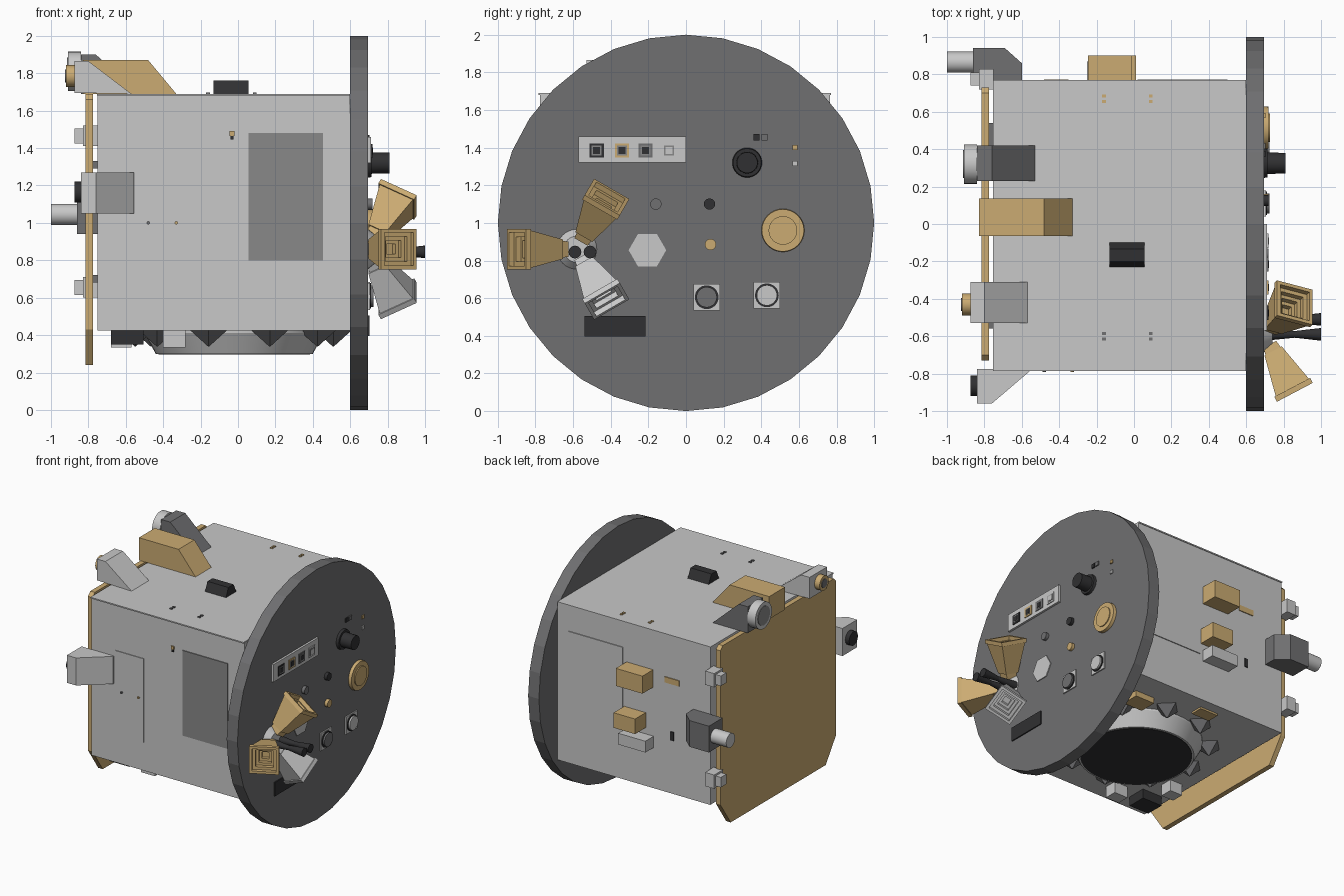
import bpy, bmesh
from math import cos, sin, radians, pi
from mathutils import Vector, Matrix

cube = bpy.data.objects.get("Cube")
if cube:
    bpy.data.objects.remove(cube)


def material(name, r, g, b):
    m = bpy.data.materials.new(name)
    m.use_nodes = True
    m.diffuse_color = (r, g, b, 1)
    m.node_tree.nodes["Principled BSDF"].inputs["Base Color"].default_value = (r, g, b, 1)
    return m


SILVER = material("silver", .58, .58, .58)
GOLD = material("gold", .6, .41, .17)
GREY = material("dark grey", .16, .16, .165)
MID = material("mid grey", .25, .25, .25)
BLACK = material("black", .03, .03, .032)
AXES = {"x": Vector((1, 0, 0)), "y": Vector((0, 1, 0)), "z": Vector((0, 0, 1))}


def finish(name, bm, mat, smooth=False):
    bmesh.ops.recalc_face_normals(bm, faces=bm.faces)
    me = bpy.data.meshes.new(name)
    bm.to_mesh(me)
    bm.free()
    me.materials.append(mat)
    ob = bpy.data.objects.new(name, me)
    bpy.context.collection.objects.link(ob)
    if smooth:
        bpy.ops.object.select_all(action="DESELECT")
        bpy.context.view_layer.objects.active = ob
        ob.select_set(True)
        bpy.ops.object.shade_smooth_by_angle(angle=radians(35))
    return ob


def box(name, xs, ys, zs, mat):
    bm = bmesh.new()
    bmesh.ops.create_cube(bm, size=1)
    for v in bm.verts:
        v.co = Vector([(r[0] + r[1]) / 2 + c * (r[1] - r[0]) for c, r in zip(v.co, (xs, ys, zs))])
    return finish(name, bm, mat)


def cyl(name, axis, start, length, r1, r2, mat, sides=32, smooth=True):
    """Round part growing from start along an axis."""
    bm = bmesh.new()
    bmesh.ops.create_cone(bm, cap_ends=True, segments=sides, radius1=r1, radius2=r2, depth=abs(length))
    d = AXES[axis] * (1 if length > 0 else -1)
    bm.transform(Matrix.Translation(Vector(start) + d * abs(length) / 2)
                 @ d.to_track_quat("Z", "Y").to_matrix().to_4x4())
    return finish(name, bm, mat, smooth)


def prism(name, axis, points, a, b, mat):
    """Profile in the other two axes, extruded from a to b."""
    def place(p, t):
        c = list(p)
        c.insert("xyz".index(axis), t)
        return c
    bm = bmesh.new()
    f = bm.faces.new([bm.verts.new(place(p, a)) for p in points])
    new = bmesh.ops.extrude_face_region(bm, geom=[f])["geom"]
    bmesh.ops.translate(bm, vec=AXES[axis] * (b - a), verts=[g for g in new if isinstance(g, bmesh.types.BMVert)])
    return finish(name, bm, mat)


# Main body, lid and large end disc
box("body", (-.75, .6), (-.775, .765), (.425, 1.68), SILVER)
box("lid", (-.755, .598), (-.785, .77), (1.68, 1.69), SILVER)
cyl("end_disc", "x", (.6, 0, 1), .095, 1, 1, GREY, smooth=False)

# Tail panel with clipped corners, standoffs and hinges
half = [(.6, .24), (.73, .43), (.73, 1.66), (.7, 1.69)]
prism("tail_panel", "x", half + [(-y, z) for y, z in reversed(half)], -.815, -.775, GOLD)
for y in (-.5, .48):
    for z in (.7, 1.31):
        box("standoff", (-.78, -.745), (y - .06, y + .06), (z - .02, z + .02), GREY)
for z in (.655, 1.465):
    box("hinge", (-.83, -.75), (.72, .83), (z - .055, z + .055), SILVER)
    box("hinge_knuckle", (-.875, -.83), (.74, .81), (z - .04, z + .04), SILVER)

# Sensor housings on the roof, with their lenses
prism("gold_wedge", "y", [(-.83, 1.69), (-.83, 1.87), (-.48, 1.87), (-.33, 1.69)], -.065, .135, GOLD)
prism("silver_wedge", "y", [(-.875, 1.695), (-.875, 1.865), (-.8, 1.865), (-.57, 1.69)], -.53, -.31, SILVER)
cyl("gold_lens", "x", (-.875, -.43, 1.785), -.045, .058, .058, GOLD)
cyl("gold_lens_glass", "x", (-.92, -.43, 1.785), -.004, .035, .035, GREY)
prism("grey_wedge", "y", [(-.84, 1.69), (-.84, 1.9), (-.76, 1.9), (-.53, 1.69)], .23, .42, GREY)
cyl("wedge_ring", "x", (-.84, .32, 1.81), -.07, .105, .105, SILVER)
cyl("wedge_ring_center", "x", (-.91, .32, 1.81), -.004, .075, .075, MID)
prism("roof_ridge", "x", [(-.23, 1.69), (-.2, 1.76), (-.135, 1.76), (-.1, 1.69)], -.13, .055, BLACK)

# Sensor housings on the two sides
prism("front_housing", "z", [(-.84, -.775), (-.84, -.96), (-.76, -.96), (-.555, -.785), (-.555, -.775)],
      1.05, 1.27, SILVER)
cyl("front_lens", "x", (-.84, -.865, 1.165), -.035, .055, .055, BLACK)
prism("back_housing", "z", [(-.86, .765), (-.86, .94), (-.69, .94), (-.6, .86), (-.6, .765)], .94, 1.15, GREY)
cyl("back_tube", "x", (-.86, .865, 1.045), -.14, .056, .056, SILVER)

# Flat panels and boxes on the sides
box("front_dark_panel", (.055, .455), (-.782, -.77), (.8, 1.48), MID)
box("front_hatch", (-.54, -.29), (-.781, -.77), (.65, 1.32), SILVER)
box("back_panel", (.02, .5), (.76, .772), (.8, 1.48), SILVER)
box("upper_gold_box", (-.245, -.01), (.76, .9), (1.23, 1.37), GOLD)
box("lower_gold_box", (-.18, .01), (.76, .9), (.89, 1.01), GOLD)
box("silver_box", (-.25, -.01), (.76, .87), (.75, .84), SILVER)
box("gold_strip", (-.48, -.35), (.76, .772), (1.3, 1.345), GOLD)
box("black_slot", (-.43, -.4), (.76, .772), (.85, .92), BLACK)

# Tiny fittings
for x, mat in ((-.48, GREY), (-.33, GOLD)):
    cyl("front_stud", "y", (x, -.77, 1), -.022, .009, .009, mat, 8)
box("front_tag", (-.045, -.02), (-.784, -.77), (1.465, 1.49), GOLD)
box("front_tag_slot", (-.04, -.025), (-.784, -.77), (1.445, 1.465), BLACK)
for x in (-.16, .09):
    for y, mat in ((-.6, GREY), (.67, GOLD)):
        for side in (-1, 1):
            box("roof_clip", (x - .01, x + .01), (y + side * .015 - .008, y + side * .015 + .008), (1.685, 1.697), mat)

# Docking cone, its gussets and the fittings under the body
cyl("ring_cone", "z", (-.02, 0, .41), -.11, .48, .42, SILVER, 48)
cyl("ring_base", "z", (-.02, 0, .43), -.02, .48, .48, SILVER, 48)
cyl("ring_floor", "z", (-.02, 0, .302), -.006, .405, .405, BLACK, 48)
for i in range(10):
    a = radians(-105 + 36 * i)
    cyl("gusset", "z", (-.02 + .53 * cos(a), .53 * sin(a), .427), -.087, .1, .004, GREY, 4, False)
box("under_gold_block", (.28, .45), (.42, .56), (.38, .43), GOLD)
box("under_gold_plate", (-.22, -.06), (.58, .68), (.41, .43), GOLD)
box("under_black_box", (-.68, -.505), (-.65, -.5), (.35, .43), BLACK)
box("under_silver_box", (-.4, -.28), (-.65, -.55), (.335, .43), SILVER)
box("under_silver_block", (-.68, -.57), (-.37, -.27), (.335, .43), SILVER)

# Row of four square ports on the disc
F = .69
box("port_strip", (F, .712), (-.57, 0), (1.32, 1.46), SILVER)
for y, mat in ((-.475, BLACK), (-.34, GOLD), (-.215, GREY), (-.09, SILVER)):
    for half_size, top, m in ((.038, .718, mat), (.026, .72, MID), (.019, .722, BLACK if mat != SILVER else SILVER)):
        box("port", (.71, top), (y - half_size, y + half_size), (1.385 - half_size, 1.385 + half_size), m)

# Round instruments on the disc
cyl("black_flange", "x", (F, .325, 1.32), .025, .08, .075, BLACK)
cyl("black_barrel", "x", (F, .325, 1.32), .12, .058, .055, BLACK)
cyl("gold_dish", "x", (F, .515, .96), .03, .115, .112, GOLD)
cyl("gold_dish_center", "x", (.72, .515, .96), .008, .076, .076, GOLD)
for y, z, mat in ((-.16, 1.1, GREY), (.125, 1.1, BLACK), (.13, .885, GOLD)):
    cyl("small_knob", "x", (F, y, z), .03, .03, .03, mat, 16)
cyl("hexagon_plate", "x", (F, -.205, .855), .012, .1, .1, SILVER, 6, False).data.transform(
    Matrix.Translation((0, -.205, .855)) @ Matrix.Rotation(pi / 6, 4, "X") @ Matrix.Translation((0, .205, -.855)))
for y, z, mat in ((.11, .605, GREY), (.43, .615, SILVER)):
    box("square_mount", (F, .705), (y - .07, y + .07), (z - .07, z + .07), SILVER)
    cyl("mount_rim", "x", (.7, y, z), .012, .063, .063, BLACK)
    cyl("mount_button", "x", (.7, y, z), .025, .054, .054, mat)
box("black_plate", (F, .704), (-.54, -.215), (.395, .505), BLACK)
for y, z, s, mat in ((.375, 1.455, .016, BLACK), (.418, 1.455, .016, GREY), (.58, 1.4, .013, GOLD), (.58, 1.315, .013, SILVER)):
    box("small_square", (F, .704), (y - s, y + s), (z - s, z + s), mat)

# Hub with three square feed horns, stepped inside
HY, HZ = -.58, .86
cyl("horn_hub", "x", (F, HY, HZ), .05, .11, .07, SILVER)
RINGS = [(-.29, .04), (-.25, .045), (-.25, .052), (-.03, .1), (-.03, .108), (0, .108), (0, .088), (-.03, .088),
         (-.03, .066), (-.06, .066), (-.06, .046), (-.09, .046), (-.09, .026), (-.12, .026)]


def horn(name, angle, mat):
    a = radians(angle)
    radial = Vector((0, cos(a), sin(a)))
    side = Vector((0, -sin(a), cos(a)))
    d = (AXES["x"] * .465 + radial * .885).normalized()
    up = d.cross(side)
    mouth = Vector((.86, HY, HZ)) + radial * .32
    bm = bmesh.new()
    loops = [[bm.verts.new(mouth + d * t + side * s * u + up * s * v)
              for u, v in ((-1, -1), (1, -1), (1, 1), (-1, 1))] for t, s in RINGS]
    for p, q in zip(loops, loops[1:]):
        for i in range(4):
            j = (i + 1) % 4
            bm.faces.new((p[i], p[j], q[j], q[i]))
    bm.faces.new(loops[0])
    bm.faces.new(loops[-1])
    finish(name, bm, mat)


horn("front_horn", 180, GOLD)
horn("upper_horn", 60, GOLD)
horn("lower_horn", -60, SILVER)

# Pair of slim flared rods on the hub
for y in (-.59, -.51):
    cyl("rod_base", "x", (.7, y, .845), .16, .034, .018, BLACK, 16)
    cyl("rod_flare", "x", (.86, y, .845), .14, .018, .034, BLACK, 16)
